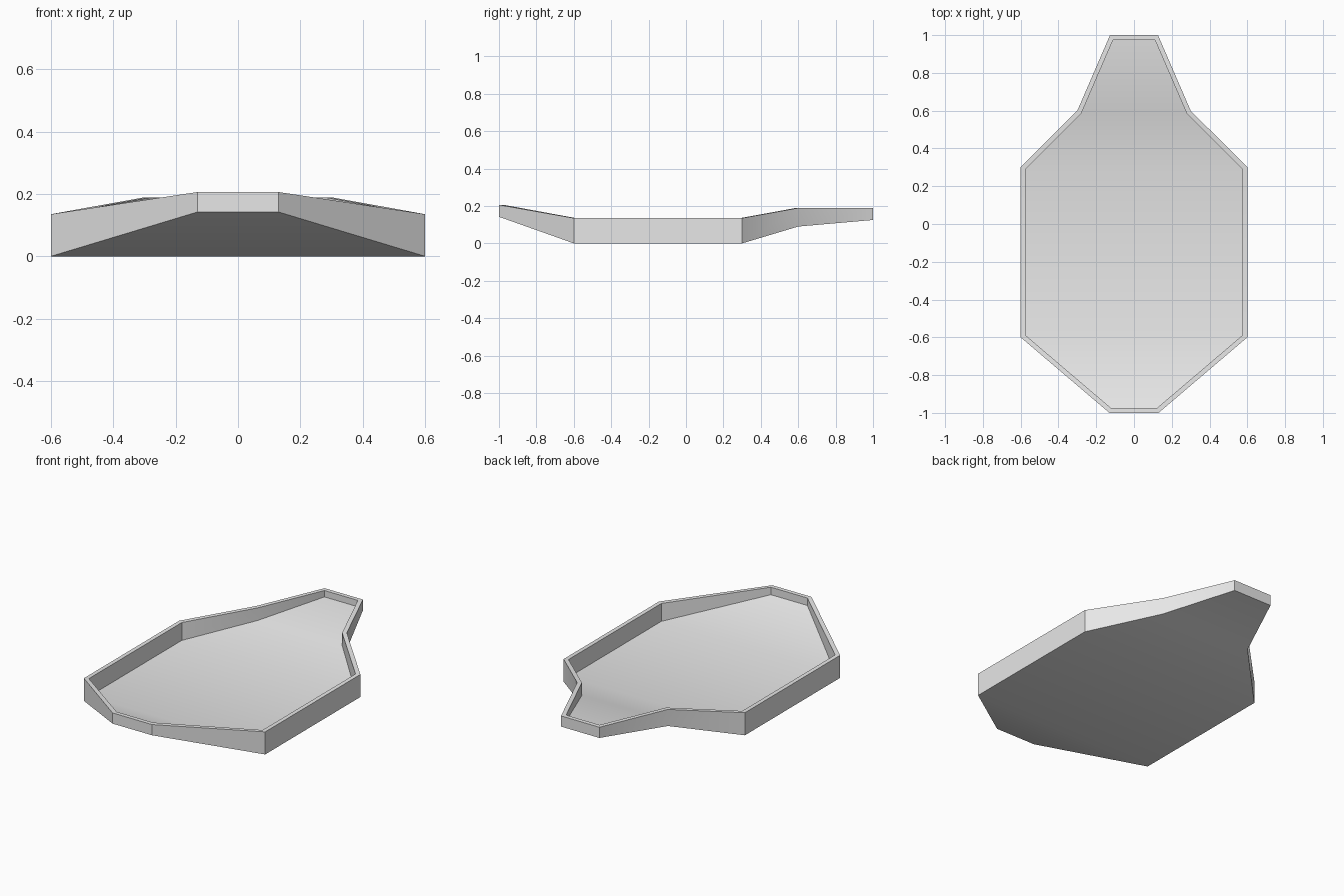
import bpy
import bmesh
import math
from mathutils import Vector

cube = bpy.data.objects.get("Cube")
if cube:
    bpy.data.objects.remove(cube)

WALL = 0.025    # rim width
FLOOR = 0.028   # floor thickness

# Stations from front to back: y, half width, underside z, rim z
STATIONS = [
    (-1.0, 0.13, 0.142, 0.206),
    (-0.6, 0.6, 0.0, 0.135),
    (0.3, 0.6, 0.0, 0.135),
    (0.6, 0.3, 0.09, 0.189),
    (1.0, 0.127, 0.125, 0.189),
]
N = len(STATIONS)


def mirrored(right):
    """Close a right-hand list of points into a full outline."""
    return right + [Vector((-p.x, p.y)) for p in reversed(right)]


def inset(points, width):
    """Move each corner of a counter-clockwise outline inward by width."""
    result = []
    for i, p in enumerate(points):
        a = (p - points[i - 1]).normalized()
        b = (points[(i + 1) % len(points)] - p).normalized()
        na, nb = Vector((-a.y, a.x)), Vector((-b.y, b.x))
        result.append(p + (na + nb) * width / (1 + na.dot(nb)))
    return result


def underside(y):
    """Underside height at any y along the length."""
    for (y0, _, z0, _), (y1, _, z1, _) in zip(STATIONS, STATIONS[1:]):
        if y <= y1:
            return z0 + (z1 - z0) * (y - y0) / (y1 - y0)
    return STATIONS[-1][2]


outer = mirrored([Vector((s[1], s[0])) for s in STATIONS])
inner = inset(outer, WALL)
low = [s[2] for s in STATIONS]
high = [s[3] for s in STATIONS]
low, high = low + low[::-1], high + high[::-1]

# Tray: four outlines joined by outer wall, rim and inner wall
bm = bmesh.new()


def loop(points, heights):
    return [bm.verts.new((p.x, p.y, z)) for p, z in zip(points, heights)]


loops = [
    loop(outer, low),
    loop(outer, high),
    loop(inner, high),
    loop(inner, [underside(p.y) + FLOOR for p in inner]),
]
for band, (a, b) in enumerate(zip(loops, loops[1:])):
    for i in range(len(a)):
        j = (i + 1) % len(a)
        face = bm.faces.new((a[i], a[j], b[j], b[i]))
        face.smooth = band == 0

# Underside and floor, in strips across the width
for ring in (loops[0], loops[-1]):
    for i in range(N - 1):
        bm.faces.new((ring[i], ring[i + 1], ring[-i - 2], ring[-i - 1]))
bmesh.ops.recalc_face_normals(bm, faces=bm.faces)

mesh = bpy.data.meshes.new("tray")
bm.to_mesh(mesh)
bm.free()
mesh.set_sharp_from_angle(angle=math.radians(30))

# Plain grey finish
grey = bpy.data.materials.new("light grey")
grey.use_nodes = True
colour = (0.8, 0.8, 0.8, 1)
grey.diffuse_color = colour
grey.node_tree.nodes["Principled BSDF"].inputs["Base Color"].default_value = colour
mesh.materials.append(grey)

tray = bpy.data.objects.new("tray", mesh)
bpy.context.collection.objects.link(tray)
